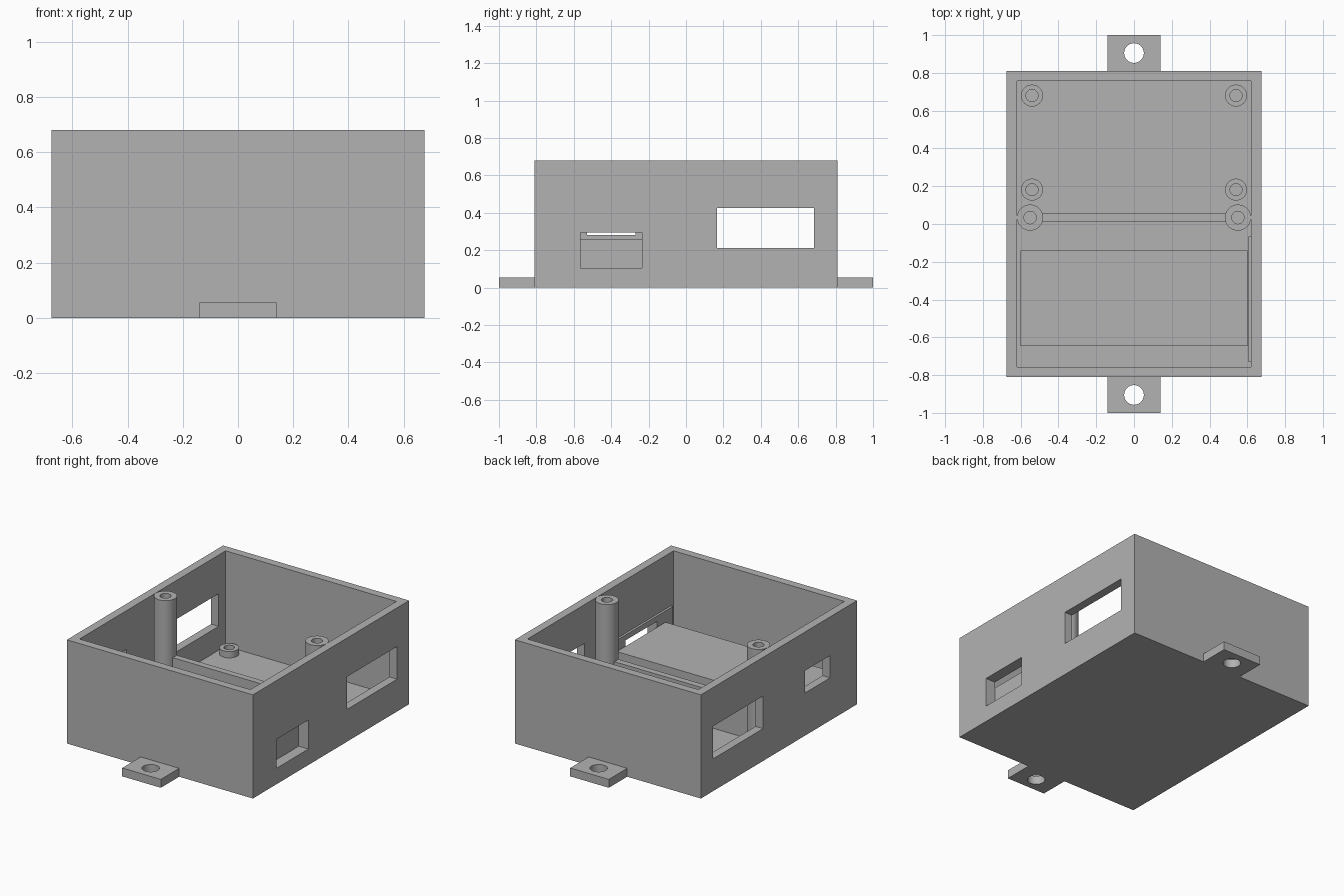
import bpy
import bmesh
from mathutils import Matrix, Vector

default = bpy.data.objects.get("Cube")
if default:
    bpy.data.objects.remove(default, do_unlink=True)

# Single plastic colour
plastic = bpy.data.materials.new("grey_plastic")
plastic.use_nodes = True
colour = (0.45, 0.45, 0.45, 1)
plastic.diffuse_color = colour
bsdf = next(n for n in plastic.node_tree.nodes if n.type == 'BSDF_PRINCIPLED')
bsdf.inputs["Base Color"].default_value = colour


def finish(name, bm):
    mesh = bpy.data.meshes.new(name)
    bm.to_mesh(mesh)
    bm.free()
    mesh.materials.append(plastic)
    obj = bpy.data.objects.new(name, mesh)
    bpy.context.collection.objects.link(obj)
    return obj


def box(name, x, y, z):
    """Block given by its (min, max) range on each axis."""
    lo, hi = Vector((x[0], y[0], z[0])), Vector((x[1], y[1], z[1]))
    bm = bmesh.new()
    place = Matrix.Translation((lo + hi) / 2) @ Matrix.Diagonal((*(hi - lo), 1))
    bmesh.ops.create_cube(bm, size=1, matrix=place)
    return finish(name, bm)


def cylinder(name, x, y, radius, z):
    bm = bmesh.new()
    bmesh.ops.create_cone(bm, cap_ends=True, segments=48, radius1=radius,
                          radius2=radius, depth=z[1] - z[0],
                          matrix=Matrix.Translation((x, y, sum(z) / 2)))
    return finish(name, bm)


def activate(obj):
    bpy.ops.object.select_all(action='DESELECT')
    obj.select_set(True)
    bpy.context.view_layer.objects.active = obj


def cut(obj, cutter):
    mod = obj.modifiers.new("cut", 'BOOLEAN')
    mod.operation, mod.solver, mod.object = 'DIFFERENCE', 'EXACT', cutter
    activate(obj)
    bpy.ops.object.modifier_apply(modifier=mod.name)
    bpy.data.objects.remove(cutter, do_unlink=True)


def tube(name, x, y, radius, bore, top):
    """Hollow screw post standing on the floor."""
    post = cylinder(name, x, y, radius, (FLOOR, top))
    cut(post, cylinder("bore", x, y, bore, (FLOOR, top + 0.1)))
    activate(post)
    bpy.ops.object.shade_smooth_by_angle()


W, D, H = 0.675, 0.81, 0.68
IN_W, IN_D, FLOOR = 0.62, 0.757, 0.055

# Open case
case = box("case", (-W, W), (-D, D), (0, H))
cut(case, box("cavity", (-IN_W, IN_W), (-IN_D, IN_D), (FLOOR, H + 0.1)))

# Side openings: a long one through both walls, a different small one each side
port_y, port_z = (-0.565, -0.235), (0.105, 0.295)
cut(case, box("long_window", (-1, 1), (0.165, 0.685), (0.212, 0.426)))
cut(case, box("left_port", (0.5, 1), port_y, port_z))
cut(case, box("right_port", (-1, -0.5), (-0.53, -0.27), (0.28, 0.426)))

# Thin pad inside the wall around the port
pad = box("port_pad", (0.605, IN_W), (-0.73, -0.065), (FLOOR, 0.33))
cut(pad, box("pad_port", (0.5, 1), port_y, port_z))

# Raised block and the divider rib behind it
box("raised_block", (-0.6, 0.6), (-0.645, -0.14), (FLOOR, 0.26))
box("divider_rib", (-0.5, 0.5), (0.013, 0.055), (FLOOR, 0.30))

# Tall lid posts and short board standoffs
for side, sx in (("left", 1), ("right", -1)):
    tube(f"lid_post_{side}", sx * 0.55, 0.034, 0.069, 0.033, H)
    for place, y in (("middle", 0.182), ("back", 0.68)):
        tube(f"standoff_{side}_{place}", sx * 0.54, y, 0.058, 0.032, 0.097)

# Mounting tabs with screw holes
for name, sy in (("front_tab", -1), ("back_tab", 1)):
    tab = box(name, (-0.14, 0.14), sorted((sy * D, sy)), (0, FLOOR))
    cut(tab, cylinder("screw_hole", 0, sy * 0.905, 0.052, (-0.1, 0.2)))
    activate(tab)
    bpy.ops.object.shade_smooth_by_angle()
